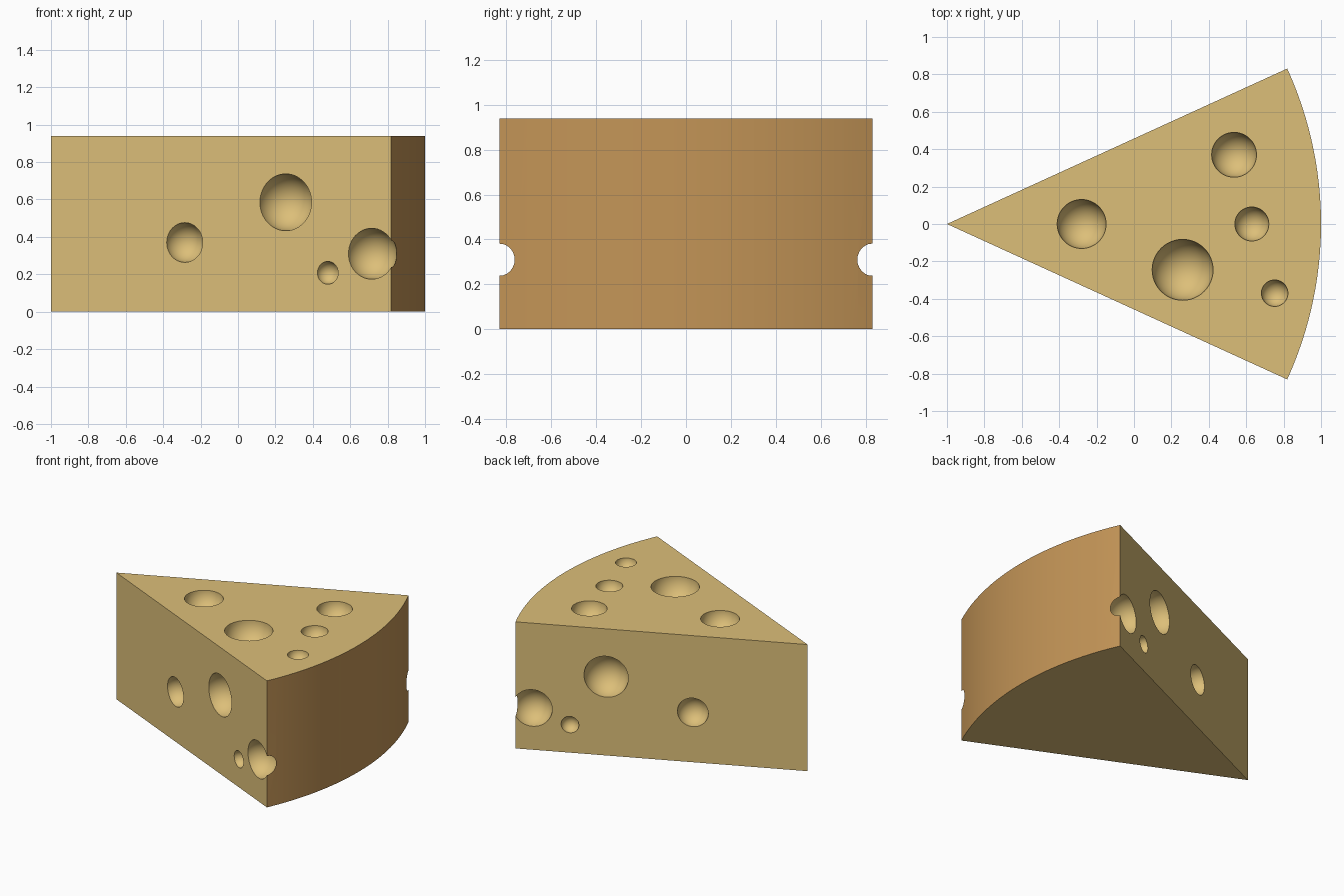
import bpy, bmesh, math
from mathutils import Matrix

if "Cube" in bpy.data.objects:
    bpy.data.objects.remove(bpy.data.objects["Cube"])

HEIGHT = 0.94
RADIUS = 2.0                      # the wedge tip sits at x = -1
HALF = math.radians(24.55)
STEPS = 24


def material(name, rgb):
    m = bpy.data.materials.new(name)
    m.diffuse_color = (*rgb, 1)
    m.use_nodes = True
    m.node_tree.nodes["Principled BSDF"].inputs["Base Color"].default_value = m.diffuse_color
    return m


cheese = material("pale yellow cheese", (0.72, 0.52, 0.19))
rind = material("tan rind", (0.55, 0.30, 0.095))


def make_object(name, bm, mats):
    bmesh.ops.recalc_face_normals(bm, faces=bm.faces)
    mesh = bpy.data.meshes.new(name)
    bm.to_mesh(mesh)
    bm.free()
    for m in mats:
        mesh.materials.append(m)
    ob = bpy.data.objects.new(name, mesh)
    bpy.context.collection.objects.link(ob)
    return ob


# Wedge: tip plus arc, extruded upward; the curved side is the rind
bm = bmesh.new()
outline = [(-1, 0)]
for i in range(STEPS + 1):
    a = -HALF + 2 * HALF * i / STEPS
    outline.append((-1 + RADIUS * math.cos(a), RADIUS * math.sin(a)))
base = bm.faces.new([bm.verts.new((x, y, 0)) for x, y in outline])
ext = bmesh.ops.extrude_face_region(bm, geom=[base], use_keep_orig=True)
top = [v for v in ext["geom"] if isinstance(v, bmesh.types.BMVert)]
bmesh.ops.translate(bm, verts=top, vec=(0, 0, HEIGHT))
bm.normal_update()
for f in bm.faces:
    c = f.calc_center_median()
    on_arc = math.hypot(c.x + 1, c.y) > RADIUS * 0.98
    f.material_index = 1 if on_arc and abs(f.normal.z) < 0.5 else 0
wedge = make_object("cheese_wedge", bm, [cheese, rind])

# Round holes: (x, y, radius) on top, (x, z, radius) on both straight sides
top_holes = [(-0.28, 0, 0.131), (0.26, -0.245, 0.163), (0.535, 0.37, 0.12),
             (0.63, 0, 0.091), (0.752, -0.37, 0.071)]
side_holes = [(-0.285, 0.37, 0.106), (0.255, 0.585, 0.152),
              (0.714, 0.31, 0.136), (0.48, 0.208, 0.061)]
spots = [(x, y, HEIGHT, r) for x, y, r in top_holes]
for x, z, r in side_holes:
    for side in (-1, 1):
        spots.append((x, side * (x + 1) * math.tan(HALF), z, r))

bm = bmesh.new()
for x, y, z, r in spots:
    # small turn keeps sphere vertices off the cut planes
    place = Matrix.Translation((x, y, z)) @ Matrix.Rotation(0.03, 4, 'X')
    bmesh.ops.create_uvsphere(bm, u_segments=48, v_segments=24, radius=r, matrix=place)
holes = make_object("hole_cutter", bm, [cheese])
holes.hide_render = True

# Carve the holes, then smooth with crisp rims
cut = wedge.modifiers.new("holes", 'BOOLEAN')
cut.operation = 'DIFFERENCE'
cut.solver = 'EXACT'
cut.object = holes
bpy.context.view_layer.objects.active = wedge
wedge.select_set(True)
bpy.ops.object.modifier_apply(modifier=cut.name)
bpy.data.objects.remove(holes)
bpy.ops.object.shade_smooth_by_angle(angle=math.radians(30))
